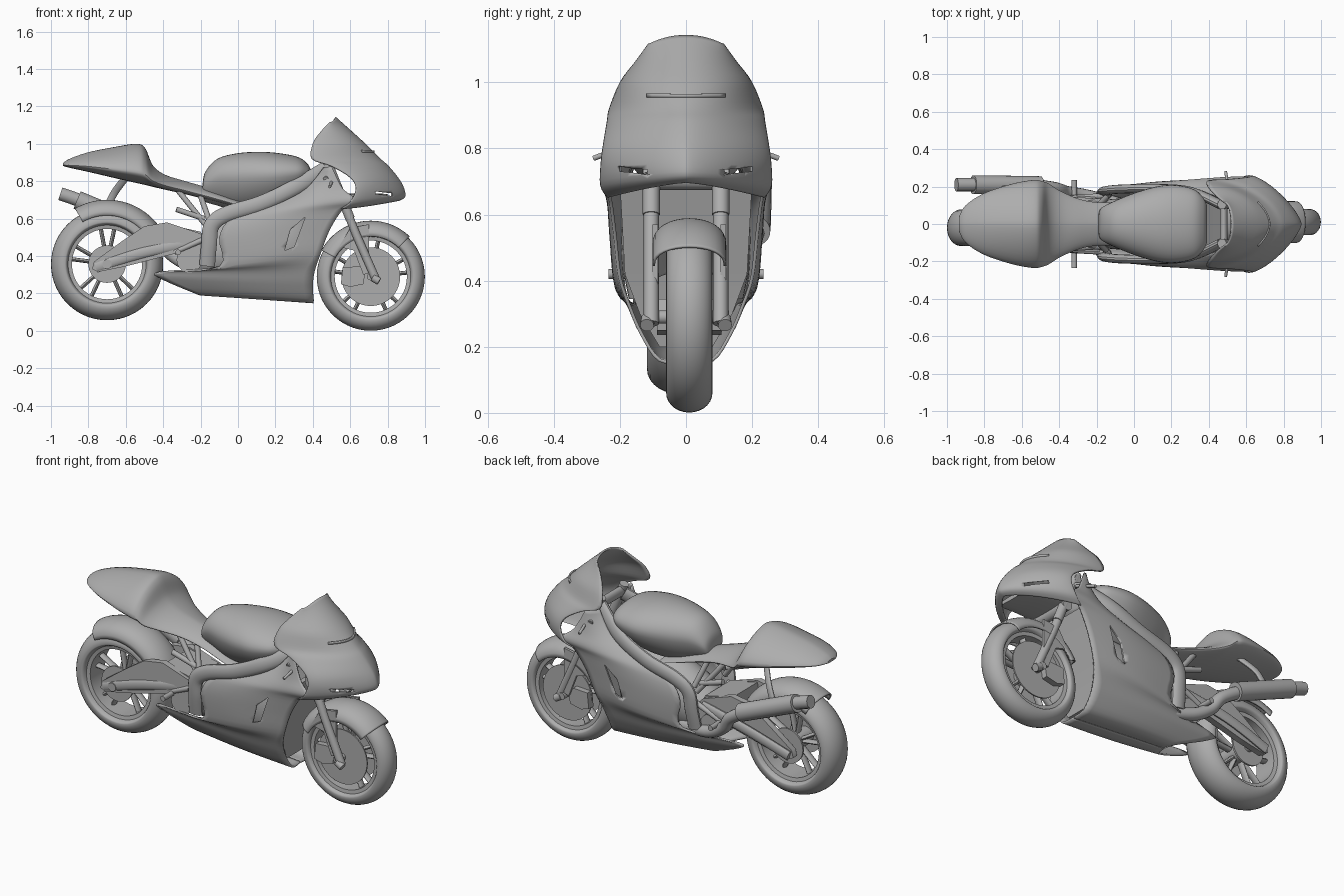
import bpy, math
from mathutils import Vector

cube = bpy.data.objects.get("Cube")
if cube:
    bpy.data.objects.remove(cube, do_unlink=True)

grey = bpy.data.materials.new("plain grey")
grey.use_nodes = True
colour = (0.42, 0.42, 0.42, 1)
grey.diffuse_color = colour
grey.node_tree.nodes["Principled BSDF"].inputs["Base Color"].default_value = colour


def build(name, verts, faces, thickness=0, angle=40, cutters=()):
    """Mesh object with optional shell thickness and cut-outs."""
    mesh = bpy.data.meshes.new(name)
    mesh.from_pydata([tuple(v) for v in verts], [], faces)
    mesh.validate()
    mesh.materials.append(grey)
    ob = bpy.data.objects.new(name, mesh)
    bpy.context.collection.objects.link(ob)
    bpy.ops.object.select_all(action='DESELECT')
    ob.select_set(True)
    bpy.context.view_layer.objects.active = ob
    bpy.ops.object.mode_set(mode='EDIT')
    bpy.ops.mesh.select_all(action='SELECT')
    bpy.ops.mesh.normals_make_consistent(inside=False)
    bpy.ops.object.mode_set(mode='OBJECT')
    bpy.ops.object.shade_smooth_by_angle(angle=math.radians(angle))
    if thickness:
        shell = ob.modifiers.new("shell", 'SOLIDIFY')
        shell.thickness, shell.offset = thickness, 0
    for cutter in cutters:
        cutter.hide_render = True
        cutter.hide_viewport = True
        cut = ob.modifiers.new("cut", 'BOOLEAN')
        cut.operation, cut.object, cut.solver = 'DIFFERENCE', cutter, 'EXACT'
    return ob


def spline(keys, steps=6):
    """Smooth curve through key tuples of any size."""
    keys = [Vector(k) for k in keys]
    out = []
    for i in range(len(keys) - 1):
        a, b, c, d = keys[max(i - 1, 0)], keys[i], keys[i + 1], keys[min(i + 2, len(keys) - 1)]
        for s in range(steps):
            t = s / steps
            out.append(b + (c - a) * t / 2 + (a * 2 - b * 5 + c * 4 - d) * t * t / 2
                       + (b * 3 - a - c * 3 + d) * t ** 3 / 2)
    return out + [keys[-1]]


def skin(name, rows, ring=True, caps=True, loop=False, **options):
    """Join rows of points into a surface."""
    n, m = len(rows[0]), len(rows)
    verts = [p for row in rows for p in row]
    faces = [(i * n + j, i * n + (j + 1) % n, (i + 1) % m * n + (j + 1) % n, (i + 1) % m * n + j)
             for i in range(m if loop else m - 1) for j in range(n if ring else n - 1)]
    if ring and caps and not loop:
        faces += [tuple(range(n)), tuple(range((m - 1) * n, m * n))]
    return build(name, verts, faces, **options)


def circle(n):
    return [(math.cos(math.tau * k / n), math.sin(math.tau * k / n)) for k in range(n)]


def body(name, keys, belly=0.5, upper=1, lower=1):
    """Loft along x from stations of x, bottom, top and half width; the powers pinch each half."""
    rows = []
    for x, low, high, w in spline(keys):
        mid, row = low + (high - low) * belly, []
        for c, s in circle(36):
            power, reach = (upper, high - mid) if s > 0 else (lower, low - mid)
            row.append((x, math.copysign(w * abs(c) ** power, c), mid + reach * abs(s) ** power))
        rows.append(row)
    return skin(name, rows)


def tube(name, path, wide, tall=None, smooth=True, sides=14):
    """Sweep an oval along a path."""
    path = spline(path) if smooth else [Vector(p) for p in path]
    tall, rows = tall or wide, []
    for i, p in enumerate(path):
        way = (path[min(i + 1, len(path) - 1)] - path[max(i - 1, 0)]).normalized()
        side = way.cross(Vector((0, 0, 1) if abs(way.y) > 0.9 else (0, 1, 0))).normalized()
        rows.append([p + way.cross(side) * wide * c + side * tall * s for c, s in circle(sides)])
    return skin(name, rows)


def turn(name, centre, profile, closed=False, start=0, end=360, steps=56, **options):
    """Revolve a radius and y profile about an axle."""
    cx, cy, cz = centre
    full = end - start == 360
    rows = []
    for i in range(steps if full else steps + 1):
        a = math.radians(start + (end - start) * i / steps)
        rows.append([(cx + r * math.cos(a), cy + y, cz + r * math.sin(a)) for r, y in profile])
    return skin(name, rows, ring=closed, loop=full, caps=closed, **options)


def disc(name, centre, radius, half):
    x, y, z = centre
    return tube(name, [(x, y - half, z), (x, y + half, z)], radius, smooth=False, sides=40)


def plate(name, outline, y, half):
    rows = [[(p[0], y + s * half, p[1]) for p in outline] for s in (-1, 1)]
    return skin(name, rows)


def mirrored(path, side):
    return [(x, y * side, z) for x, y, z in path]


SIDES = (("left", 1), ("right", -1))

# Wheels with rims, spokes and hubs
front_axle, rear_axle = (0.71, 0.01, 0.29), (-0.7, -0.02, 0.357)
for name, axle, radius, half, inner in (("front", front_axle, 0.289, 0.07, 0.205),
                                        ("rear", rear_axle, 0.3, 0.098, 0.2)):
    middle = inner + 0.025
    tyre = [(middle + c * (radius - middle if c > 0 else middle - inner), half * s) for c, s in circle(28)]
    turn(name + "_tyre", axle, tyre, closed=True)
    rim = [(inner + 0.01, half * 0.75), (inner - 0.012, half * 0.7),
           (inner - 0.012, -half * 0.7), (inner + 0.01, -half * 0.75)]
    turn(name + "_rim", axle, rim, closed=True)
    disc(name + "_hub", axle, 0.05, half * 0.8)
    for k in range(10):
        a = math.tau * (k // 2) / 5 + (0.14 if k % 2 else -0.14) + 0.3
        ends = [(axle[0] + r * math.cos(a + t), axle[1], axle[2] + r * math.sin(a + t))
                for r, t in ((0.03, 0), (inner, 0.05 if k % 2 else -0.05))]
        tube(f"{name}_spoke_{k}", ends, 0.022, 0.011, smooth=False, sides=8)

# Front brakes, fork and handlebars
for name, s in SIDES:
    x, y, z = front_axle
    disc(name + "_brake_disc", (x, y + s * 0.06, z), 0.157, 0.004)
    caliper = [(0.55, 0.25), (0.56, 0.34), (0.65, 0.345), (0.68, 0.31), (0.67, 0.25), (0.6, 0.235)]
    plate(name + "_caliper", caliper, y + s * 0.075, 0.022)
    leg = [(0.47, 0.105, 0.92), (0.63, 0.105, 0.52), (0.74, 0.105, 0.27)]
    tube(name + "_fork_leg", mirrored(leg, s), 0.023, smooth=False)
    tube(name + "_fork_sleeve", mirrored([leg[0], (0.6, 0.105, 0.6)], s), 0.026, smooth=False)
    tube(name + "_fork_foot", mirrored([(0.72, 0.115, 0.285), (0.755, 0.118, 0.265)], s), 0.021, smooth=False)
    guard = [(0.54, 0.45), (0.6, 0.55), (0.7, 0.57), (0.7, 0.44), (0.7, 0.31), (0.67, 0.3), (0.62, 0.43)]
    plate(name + "_fork_guard", guard, 0.01 + s * 0.103, 0.008)
    bar = [(0.5, 0.1, 0.85), (0.47, 0.21, 0.81)]
    tube(name + "_handlebar", mirrored(bar, s), 0.015, smooth=False)
    tube(name + "_lever", mirrored([(0.51, 0.15, 0.82), (0.49, 0.28, 0.77)], s), 0.008, smooth=False)
disc("front_axle", front_axle, 0.02, 0.12)
tube("upper_yoke", [(0.48, -0.13, 0.88), (0.48, 0.13, 0.88)], 0.03, 0.02, smooth=False)
tube("lower_yoke", [(0.55, -0.13, 0.71), (0.55, 0.13, 0.71)], 0.035, 0.03, smooth=False)

# Mudguards
half_turn = [math.pi * k / 16 for k in range(-8, 9)]
arch = [(0.215 + 0.08 * max(math.cos(a), 0) ** 0.8, 0.108 * math.sin(a)) for a in half_turn]
turn("front_mudguard", front_axle, arch, start=46, end=152, thickness=0.008)
hugger = [(r + 0.045, y) for r, y in arch]
turn("rear_mudguard", rear_axle, hugger, start=28, end=120, thickness=0.008)

# Swingarm and rear hub details
arm = [(-0.78, 0.33), (-0.77, 0.37), (-0.62, 0.48), (-0.5, 0.56), (-0.38, 0.58), (-0.2, 0.52),
       (-0.14, 0.46), (-0.18, 0.41), (-0.35, 0.41), (-0.6, 0.345), (-0.75, 0.315)]
for name, s in SIDES:
    plate(name + "_swingarm", arm, -0.01 + s * 0.122, 0.018)
    tube(name + "_swingarm_brace", mirrored([(-0.76, 0.14, 0.34), (-0.5, 0.145, 0.42), (-0.2, 0.13, 0.48)], s),
         0.015, 0.03)
    disc(name + "_sprocket", (rear_axle[0], -0.02 + s * 0.085, rear_axle[2]), 0.1, 0.005)
disc("rear_axle", rear_axle, 0.025, 0.14)
plate("swingarm_bridge", [(-0.4, 0.44), (-0.38, 0.57), (-0.2, 0.53), (-0.15, 0.43)], -0.01, 0.12)

# Engine and radiator
body("engine", [(-0.3, 0.32, 0.42, 0.08), (-0.22, 0.28, 0.5, 0.12), (0, 0.26, 0.64, 0.14),
                (0.25, 0.25, 0.68, 0.13), (0.36, 0.3, 0.62, 0.1)])
for name, s in SIDES:
    disc(name + "_engine_cover", (-0.26, s * 0.12, 0.38), 0.068, 0.025)
skin("radiator", [[(x + t, w * s, z) for s, t in ((-1, 0), (1, 0), (1, 0.03), (-1, 0.03))]
                  for x, z, w in ((0.34, 0.2, 0.08), (0.36, 0.3, 0.14), (0.39, 0.42, 0.185), (0.47, 0.69, 0.2))])

# Frame beams, subframe and foot rests
beam = [(-0.165, 0.15, 0.35), (-0.155, 0.17, 0.46), (-0.14, 0.18, 0.565), (-0.06, 0.187, 0.625),
        (0.12, 0.19, 0.68), (0.3, 0.175, 0.765), (0.47, 0.1, 0.865)]
for name, s in SIDES:
    tube(name + "_frame_beam", mirrored(beam, s), 0.024, 0.043)
    for part, path in (("rear_strut", [(-0.32, 0.09, 0.75), (-0.16, 0.13, 0.55)]),
                       ("front_strut", [(-0.2, 0.09, 0.72), (-0.15, 0.14, 0.58)]),
                       ("foot_bracket", [(-0.34, 0.14, 0.42), (-0.16, 0.15, 0.5)]),
                       ("foot_rest", [(-0.32, 0.13, 0.42), (-0.32, 0.235, 0.42)]),
                       ("heel_stay", [(-0.33, 0.13, 0.65), (-0.18, 0.12, 0.6)])):
        tube(f"{name}_{part}", mirrored(path, s), 0.015, smooth=False)

# Tank
body("tank", [(-0.19, 0.71, 0.78, 0.05), (-0.175, 0.69, 0.85, 0.085), (-0.11, 0.67, 0.92, 0.12),
              (0, 0.64, 0.95, 0.165), (0.12, 0.64, 0.957, 0.2), (0.22, 0.66, 0.95, 0.208),
              (0.32, 0.71, 0.93, 0.185), (0.37, 0.77, 0.895, 0.14), (0.39, 0.8, 0.86, 0.1)],
     belly=0.62, lower=1.25)

# Seat and tail
body("seat_and_tail", [(-0.935, 0.882, 0.898, 0.04), (-0.9, 0.872, 0.92, 0.1), (-0.8, 0.85, 0.955, 0.165),
                       (-0.65, 0.815, 0.985, 0.215), (-0.54, 0.79, 1, 0.235), (-0.495, 0.78, 0.975, 0.23),
                       (-0.455, 0.77, 0.885, 0.215), (-0.39, 0.755, 0.835, 0.175), (-0.28, 0.73, 0.8, 0.13),
                       (-0.16, 0.7, 0.765, 0.115), (0, 0.66, 0.71, 0.13), (0.08, 0.65, 0.68, 0.14)],
     belly=0.28, upper=1.3)

# Exhaust on the left side
tube("exhaust_pipe", [(-0.05, 0.1, 0.32), (-0.25, 0.15, 0.35), (-0.36, 0.17, 0.41), (-0.42, 0.19, 0.49),
                      (-0.54, 0.208, 0.565)], 0.034)
tube("muffler", [(-0.5, 0.205, 0.55), (-0.56, 0.207, 0.575), (-0.86, 0.21, 0.7)], 0.05, smooth=False, sides=24)
tube("muffler_tip", [(-0.84, 0.21, 0.695), (-0.91, 0.21, 0.72), (-0.95, 0.21, 0.733)], 0.036, smooth=False)
tube("muffler_hanger", [(-0.7, 0.2, 0.66), (-0.66, 0.18, 0.74), (-0.6, 0.12, 0.82)], 0.01, 0.02)

# Side fairing: rows of rear x, rear z, front x, front z, rear width, front width
levels = [(-0.2, 0.2, 0.4, 0.155, 0, 0), (-0.22, 0.2, 0.405, 0.16, 0.06, 0.08),
          (-0.41, 0.28, 0.4, 0.24, 0.1, 0.135), (-0.42, 0.315, 0.41, 0.32, 0.115, 0.17),
          (-0.1, 0.345, 0.44, 0.41, 0.18, 0.2), (-0.1, 0.5, 0.49, 0.54, 0.195, 0.215),
          (-0.03, 0.6, 0.56, 0.65, 0.19, 0.23), (0.2, 0.68, 0.63, 0.7, 0.185, 0.25),
          (0.36, 0.755, 0.56, 0.76, 0.17, 0.225), (0.46, 0.87, 0.5, 0.88, 0.14, 0.2)]
for name, s in SIDES:
    rows = []
    for xr, zr, xf, zf, wr, wf in spline(levels, 4):
        steps = [k / 16 for k in range(17)]
        rows.append([(xr + (xf - xr) * t, s * max(wr + (wf - wr) * t + 0.02 * math.sin(math.pi * t)
                      * min(1, wr * 9), 0), zr + (zf - zr) * t) for t in steps])
    vent = plate(name + "_vent_cutter", [(0.25, 0.43), (0.28, 0.54), (0.36, 0.61), (0.3, 0.45)], s * 0.22, 0.06)
    skin(name + "_fairing", rows, ring=False, thickness=0.01, cutters=[vent])

# Nose fairing and screen: rows of height, centre x, edge x, half width, edge droop
nose = [(1.14, 0.52, 0.49, 0.11, 0.025), (1.08, 0.587, 0.44, 0.15, 0.02), (1, 0.675, 0.4, 0.195, 0),
        (0.92, 0.755, 0.395, 0.228, 0), (0.88, 0.8, 0.5, 0.235, 0), (0.82, 0.85, 0.6, 0.245, 0),
        (0.77, 0.88, 0.63, 0.253, 0.01), (0.72, 0.89, 0.6, 0.255, 0.03), (0.7, 0.86, 0.55, 0.235, 0.045)]
rows = []
for z, xc, xe, w, droop in spline(nose, 4):
    power = 1 + 0.45 * min(1, max(0, (1 - z) / 0.22))
    arc = [math.pi * k / 36 for k in range(-18, 19)]
    rows.append([Vector((xe + (xc - xe) * max(math.cos(a), 0) ** power,
                         math.copysign(w * abs(math.sin(a)) ** power, a),
                         z - droop * math.sin(a) ** 2)) for a in arc])
lamps = []
for name, s in SIDES:
    lamps.append(tube(name + "_lamp_cutter", mirrored([(0.81, 0.1, 0.73), (0.72, 0.185, 0.74)], s),
                      0.03, 0.013, smooth=False))
skin("nose_fairing", rows, ring=False, thickness=0.01, cutters=lamps)
skin("screen_lip", [[p + Vector((0.008, 0, rise)) for p in rows[10][11:26]] for rise in (0.008, -0.004)],
     ring=False, thickness=0.008)
tube("nose_underside", [(0.56, 0, 0.72), (0.7, 0, 0.725), (0.8, 0, 0.72)], 0.13, 0.012)
